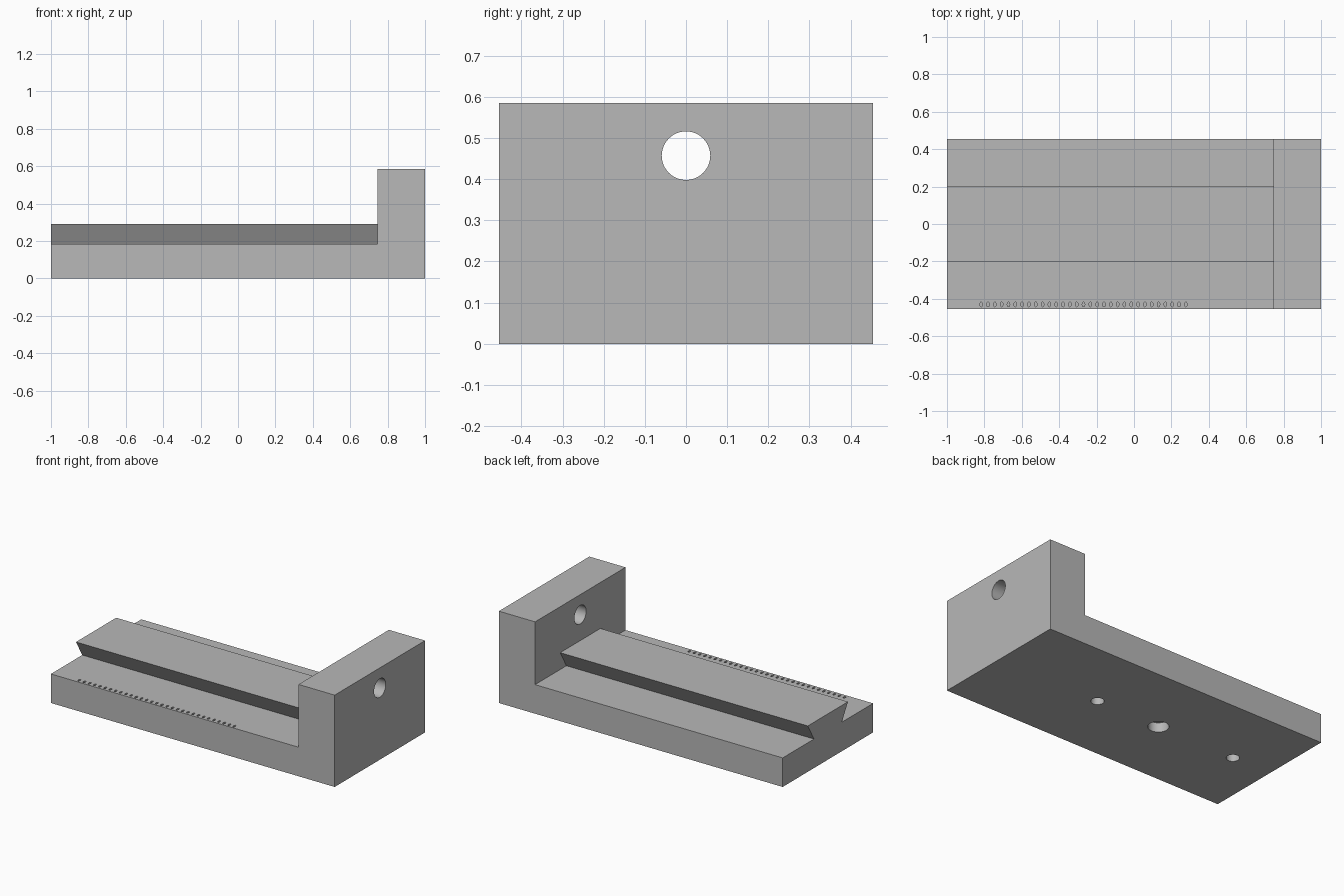
import bpy, bmesh, math
from mathutils import Matrix, Vector

if "Cube" in bpy.data.objects:
    bpy.data.objects.remove(bpy.data.objects["Cube"])

WALL_X, BASE_Z, RAIL_Z, WALL_Z, HALF_Y = 0.745, 0.185, 0.292, 0.585, 0.455

grey = bpy.data.materials.new("plain_grey")
grey.diffuse_color = (0.48, 0.48, 0.48, 1)
grey.use_nodes = True
grey.node_tree.nodes["Principled BSDF"].inputs["Base Color"].default_value = grey.diffuse_color


def make_object(name, bm):
    bmesh.ops.recalc_face_normals(bm, faces=bm.faces)
    mesh = bpy.data.meshes.new(name)
    bm.to_mesh(mesh)
    bm.free()
    mesh.materials.append(grey)
    obj = bpy.data.objects.new(name, mesh)
    bpy.context.collection.objects.link(obj)
    return obj


def extrude_profile(name, points, along):
    bm = bmesh.new()
    face = bm.faces.new([bm.verts.new(p) for p in points])
    new = bmesh.ops.extrude_face_region(bm, geom=[face])["geom"]
    verts = [v for v in new if isinstance(v, bmesh.types.BMVert)]
    bmesh.ops.translate(bm, verts=verts, vec=Vector(along))
    return make_object(name, bm)


def add_pin(bm, centre, rx, ry, length, sides, turn=Matrix()):
    matrix = Matrix.Translation(centre) @ turn @ Matrix.Diagonal((rx, ry, 1, 1))
    bmesh.ops.create_cone(bm, cap_ends=True, segments=sides, radius1=1,
                          radius2=1, depth=length, matrix=matrix)


def combine(target, tool, operation):
    mod = target.modifiers.new(operation.lower(), 'BOOLEAN')
    mod.operation, mod.solver, mod.object = operation, 'EXACT', tool
    bpy.context.view_layer.objects.active = target
    bpy.ops.object.modifier_apply(modifier=mod.name)
    bpy.data.objects.remove(tool)


# L-shaped block: flat base with upright end wall
block = extrude_profile("slide_block", [
    (-1, -HALF_Y, 0), (1, -HALF_Y, 0), (1, -HALF_Y, WALL_Z),
    (WALL_X, -HALF_Y, WALL_Z), (WALL_X, -HALF_Y, BASE_Z), (-1, -HALF_Y, BASE_Z),
], (0, 2 * HALF_Y, 0))

# Dovetail rail, with a neck sunk into the base
half = [(0.14, BASE_Z - 0.04), (0.14, BASE_Z), (0.202, RAIL_Z)]
profile = half + [(-y, z) for y, z in reversed(half)]
rail = extrude_profile("dovetail_rail", [(-1, y, z) for y, z in profile],
                       (WALL_X + 1.1, 0, 0))
combine(block, rail, 'UNION')

# Round holes: one through the wall, three blind ones in the underside
bm = bmesh.new()
add_pin(bm, (0.87, 0, 0.457), 0.059, 0.059, 0.6, 48,
        Matrix.Rotation(math.pi / 2, 4, 'Y'))
for x, radius in ((0.27, 0.038), (-0.18, 0.06), (-0.73, 0.038)):
    add_pin(bm, (x, 0, 0), radius, radius, 0.12, 40)
# Row of small oval scale marks along the front edge
for i in range(31):
    add_pin(bm, (-0.817 + i * 0.03647, -0.43, BASE_Z), 0.007, 0.013, 0.02, 12)
combine(block, make_object("hole_cutter", bm), 'DIFFERENCE')

# Smooth hole walls, crisp edges elsewhere
bpy.ops.object.select_all(action='DESELECT')
block.select_set(True)
bpy.context.view_layer.objects.active = block
bpy.ops.object.shade_smooth_by_angle(angle=math.radians(35))
